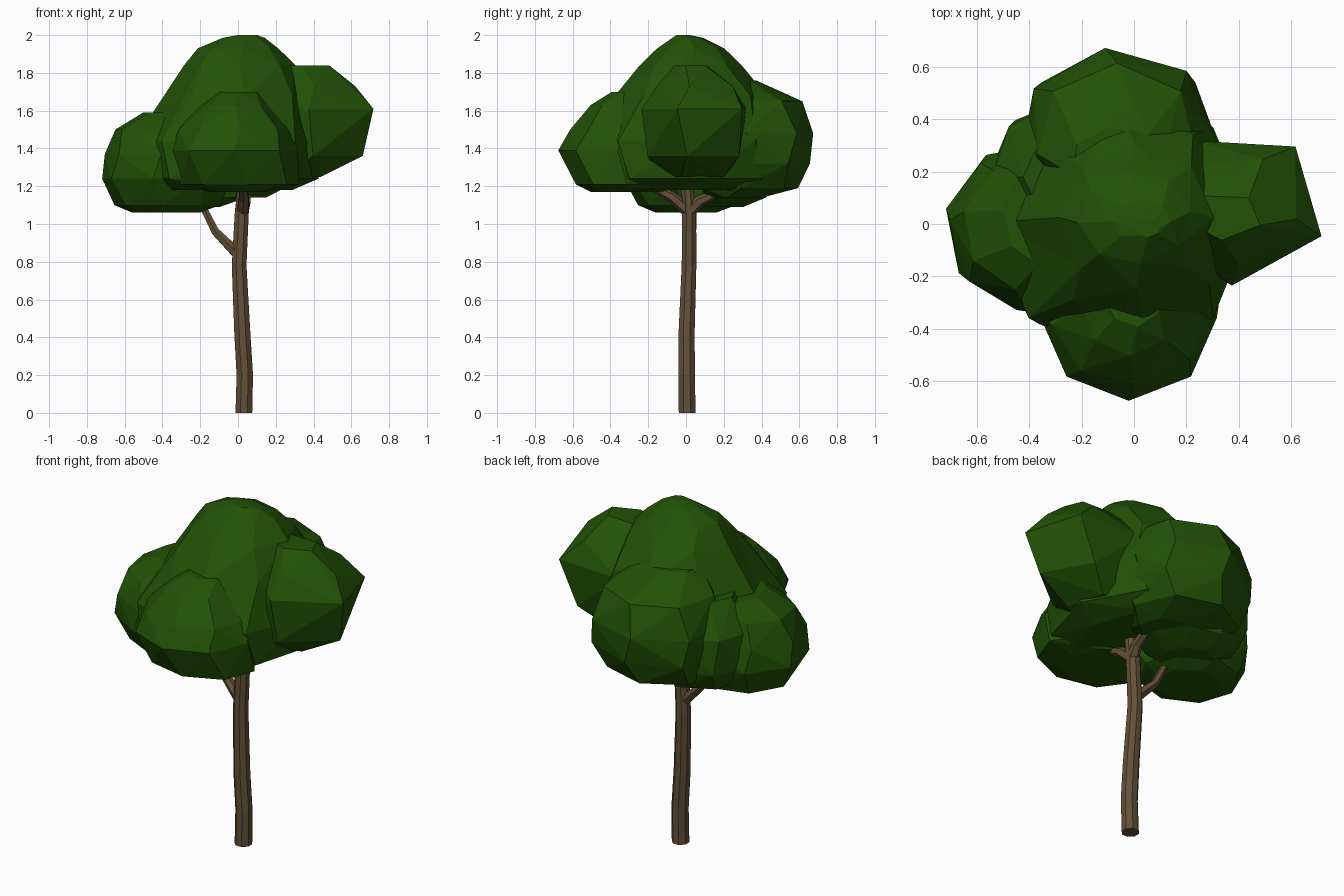
import bpy, bmesh
from math import cos, sin, tau
from mathutils import Vector

if "Cube" in bpy.data.objects:
    bpy.data.objects.remove(bpy.data.objects["Cube"])


def material(name, rgb):
    m = bpy.data.materials.new(name)
    m.diffuse_color = (*rgb, 1)
    m.use_nodes = True
    m.node_tree.nodes["Principled BSDF"].inputs["Base Color"].default_value = m.diffuse_color
    return m


LEAF = material("leaf", (0.016, 0.085, 0.002))
BARK = material("bark", (0.125, 0.08, 0.04))


def finish(name, bm, mat):
    bmesh.ops.recalc_face_normals(bm, faces=bm.faces)
    me = bpy.data.meshes.new(name)
    bm.to_mesh(me)
    bm.free()
    me.materials.append(mat)
    ob = bpy.data.objects.new(name, me)
    bpy.context.scene.collection.objects.link(ob)
    return ob


def tube(name, path, sides):
    """Tapered faceted tube through (x, y, z, radius) stations."""
    bm = bmesh.new()
    pts = [Vector(p[:3]) for p in path]
    rings = []
    for i, p in enumerate(pts):
        d = (pts[min(i + 1, len(pts) - 1)] - pts[max(i - 1, 0)]).normalized()
        if i == 0 and p.z == 0:
            d = Vector((0, 0, 1))
        q = Vector((0, 0, 1)).rotation_difference(d)
        rings.append([bm.verts.new(p + q @ Vector((cos(tau * (k + .5) / sides), sin(tau * (k + .5) / sides), 0)) * path[i][3])
                      for k in range(sides)])
    for a, b in zip(rings, rings[1:]):
        for k in range(sides):
            n = (k + 1) % sides
            bm.faces.new((a[k], a[n], b[n], b[k]))
    bm.faces.new(rings[0])
    bm.faces.new(rings[-1])
    return finish(name, bm, BARK)


def lobe(name, levels, sides, phase):
    """Faceted foliage clump: hull of rings (z, x min, x max, y min, y max)."""
    bm = bmesh.new()
    for i, (z, x0, x1, y0, y1) in enumerate(levels):
        for k in range(sides):
            a = phase + tau * (k + 0.15 * (i % 2)) / sides
            bm.verts.new(((x0 + x1) / 2 + (x1 - x0) / 2 * 1.02 * cos(a),
                          (y0 + y1) / 2 + (y1 - y0) / 2 * 1.02 * sin(a), z))
    bmesh.ops.convex_hull(bm, input=bm.verts)
    loose = [v for v in bm.verts if not v.link_faces]
    bmesh.ops.delete(bm, geom=loose, context='VERTS')
    bmesh.ops.dissolve_limit(bm, angle_limit=0.12, verts=bm.verts, edges=bm.edges)
    bmesh.ops.triangulate(bm, faces=bm.faces)
    return finish(name, bm, LEAF)


# Trunk and branches
tube("trunk", [(.031, .006, 0, .048), (.036, .004, .2, .047), (.023, .003, .42, .046),
               (.006, .016, .78, .042), (.02, .017, 1.06, .04), (.03, .005, 1.22, .032)], 8)
tube("side_branch", [(.01, .015, .83, .034), (-.04, .02, .88, .03), (-.12, .03, .96, .024),
                     (-.16, .035, 1.04, .021), (-.23, .04, 1.18, .016)], 6)
tube("front_fork", [(.025, .01, 1.07, .034), (.03, -.07, 1.14, .03), (.03, -.2, 1.21, .018)], 6)
tube("back_fork", [(.025, .015, 1.06, .034), (.04, .07, 1.12, .03), (.05, .18, 1.17, .022)], 6)

# Foliage: a broad central dome with side lobes merged into one crown
crown = lobe("crown", [(1.18, -.44, .28, -.42, .42), (1.24, -.54, .42, -.48, .50),
                       (1.44, -.54, .44, -.50, .51), (1.68, -.37, .36, -.37, .42),
                       (1.84, -.28, .30, -.24, .29), (1.93, -.21, .21, -.15, .2),
                       (1.985, -.08, .14, -.07, .09), (2.0, .0, .10, -.05, .02)], 8, tau / 8)
lobes = [
    lobe("right_lobe", [(1.25, .05, .45, -.15, .24), (1.36, .06, .66, -.2, .31), (1.61, .06, .735, -.23, .36),
                        (1.73, .12, .62, -.15, .27), (1.84, .2, .49, -.06, .12)], 5, -.38),
    lobe("left_lobe", [(1.06, -.56, -.2, -.16, .16), (1.1, -.65, -.1, -.25, .26), (1.24, -.72, -.03, -.33, .31),
                       (1.37, -.70, -.05, -.33, .30), (1.5, -.65, -.15, -.25, .24),
                       (1.59, -.5, -.2, -.15, .22)], 8, 2.93),
    lobe("left_back_fill", [(1.09, -.38, -.1, .0, .3), (1.14, -.48, .04, -.05, .42), (1.25, -.54, .08, -.05, .47),
                            (1.45, -.54, .08, -.05, .47), (1.62, -.42, .0, .0, .36)], 8, tau / 8),
    lobe("front_lobe", [(1.17, -.15, .15, -.5, -.1), (1.21, -.3, .32, -.58, -.1), (1.39, -.35, .31, -.67, -.05),
                        (1.5, -.31, .27, -.61, -.1), (1.63, -.2, .17, -.5, -.1),
                        (1.70, -.12, .12, -.39, -.1)], 8, -tau / 4),
    lobe("back_lobe", [(1.14, -.3, .15, .1, .4), (1.19, -.38, .24, .05, .59), (1.32, -.43, .31, .05, .65),
                       (1.48, -.43, .31, .03, .67), (1.65, -.37, .24, .05, .61),
                       (1.76, -.24, .1, .1, .37)], 7, tau / 4),
]
for ob in lobes:
    mod = crown.modifiers.new(ob.name, 'BOOLEAN')
    mod.operation = 'UNION'
    mod.solver = 'EXACT'
    mod.object = ob
bpy.context.view_layer.objects.active = crown
for mod in list(crown.modifiers):
    bpy.ops.object.modifier_apply(modifier=mod.name)
for ob in lobes:
    bpy.data.objects.remove(ob)
